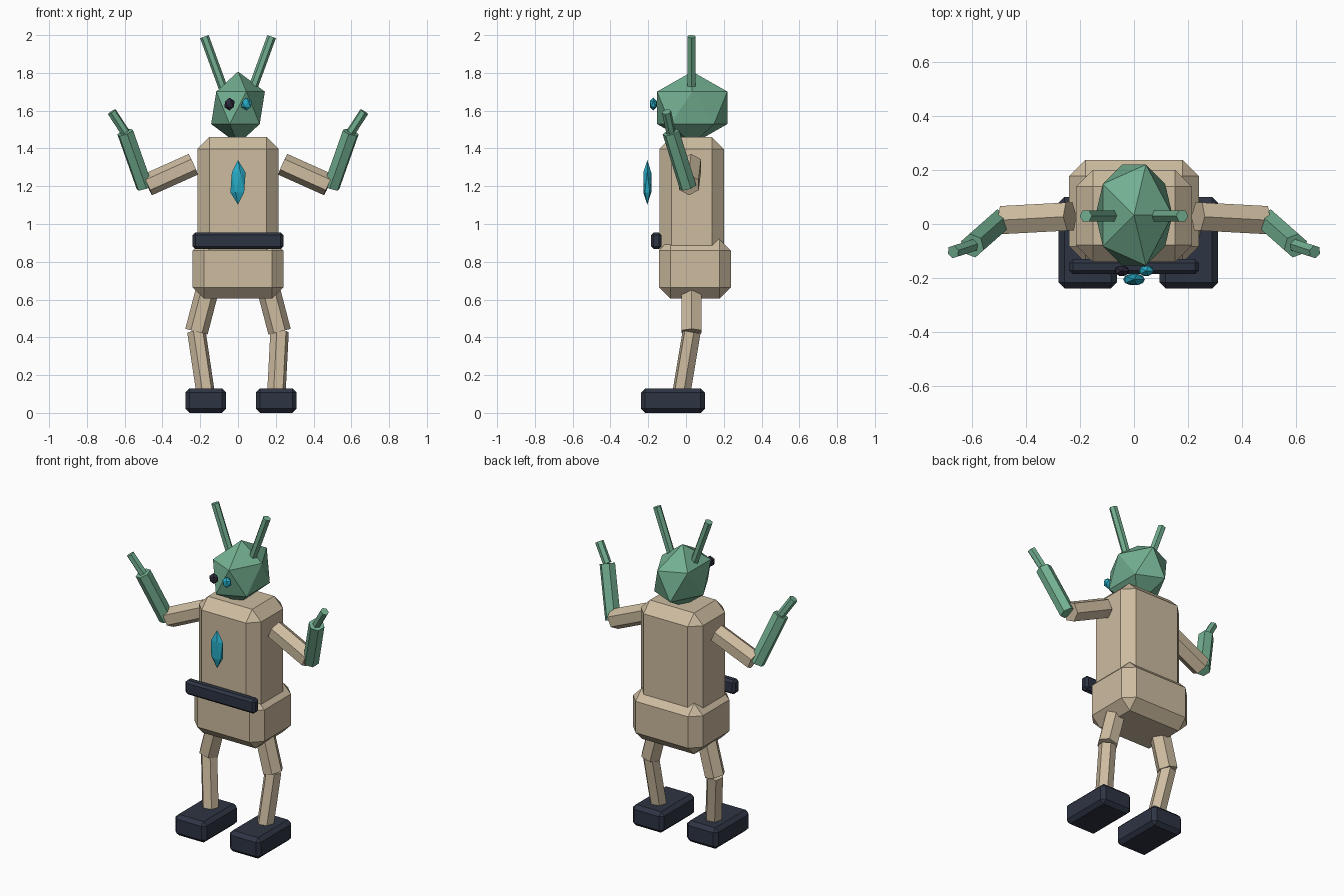
import bpy
from mathutils import Vector

cube = bpy.data.objects.get("Cube")
if cube:
    bpy.data.objects.remove(cube, do_unlink=True)


def material(name, rgb):
    m = bpy.data.materials.new(name)
    m.use_nodes = True
    m.diffuse_color = (*rgb, 1)
    m.node_tree.nodes["Principled BSDF"].inputs["Base Color"].default_value = (*rgb, 1)
    return m


beige = material("beige", (0.61, 0.50, 0.35))
green = material("green", (0.17, 0.43, 0.28))
navy = material("navy", (0.027, 0.034, 0.056))
cyan = material("cyan", (0.02, 0.40, 0.55))
violet = material("dark violet", (0.025, 0.021, 0.042))


def finish(name, mat):
    ob = bpy.context.object
    ob.name = name
    ob.data.materials.append(mat)
    return ob


def box(name, low, high, bevel, mat):
    """Chamfered box between two corners."""
    low, high = Vector(low), Vector(high)
    bpy.ops.mesh.primitive_cube_add(size=1, location=(low + high) / 2)
    ob = finish(name, mat)
    ob.scale = high - low
    bpy.ops.object.transform_apply(location=False, rotation=False, scale=True)
    mod = ob.modifiers.new("chamfer", 'BEVEL')
    mod.width = bevel
    mod.segments = 1


def rod(name, start, end, radius, mat):
    """Six-sided rod between two points."""
    start, end = Vector(start), Vector(end)
    axis = end - start
    bpy.ops.mesh.primitive_cylinder_add(
        vertices=6, radius=radius, depth=axis.length, location=(start + end) / 2,
        rotation=axis.to_track_quat('Z', 'Y').to_euler())
    finish(name, mat)


def gem(name, centre, radii, mat):
    """Stretched twenty-sided ball."""
    bpy.ops.mesh.primitive_ico_sphere_add(subdivisions=1, radius=1, location=centre)
    finish(name, mat).scale = radii


# Body and belt
box("torso", (-0.214, -0.14, 0.75), (0.214, 0.20, 1.46), 0.062, beige)
box("pelvis", (-0.24, -0.143, 0.605), (0.24, 0.237, 0.92), 0.06, beige)
box("belt", (-0.24, -0.185, 0.867), (0.24, -0.13, 0.955), 0.014, navy)
gem("chest_gem", (0, -0.205, 1.22), (0.045, 0.025, 0.118), cyan)

# Head and eyes
gem("head", (0, 0.033, 1.615), (0.159, 0.219, 0.192), green)
gem("left_eye", (0.045, -0.173, 1.635), (0.031, 0.022, 0.034), cyan)
gem("right_eye", (-0.045, -0.173, 1.635), (0.031, 0.022, 0.034), violet)

# Limbs; the right foot stands a little closer in
for side, s, foot_x in (("left", 1, 0.203), ("right", -1, -0.171)):
    rod(side + "_antenna", (s * 0.075, 0.03, 1.71), (s * 0.178, 0.03, 1.992), 0.024, green)

    elbow, wrist = (s * 0.495, 0.01, 1.196), (s * 0.597, -0.08, 1.485)
    rod(side + "_upper_arm", (s * 0.237, 0.028, 1.316), (s * 0.48, 0.015, 1.207), 0.06, beige)
    rod(side + "_forearm", elbow, wrist, 0.046, green)
    rod(side + "_finger", wrist, (s * 0.668, -0.103, 1.594), 0.025, green)

    knee = (s * 0.22, 0.03, 0.43)
    rod(side + "_thigh", (s * 0.16, 0.03, 0.66), knee, 0.061, beige)
    rod(side + "_shin", knee, (foot_x, -0.025, 0.10), 0.05, beige)
    box(side + "_foot", (foot_x - 0.108, -0.238, 0), (foot_x + 0.108, 0.1, 0.13), 0.022, navy)
